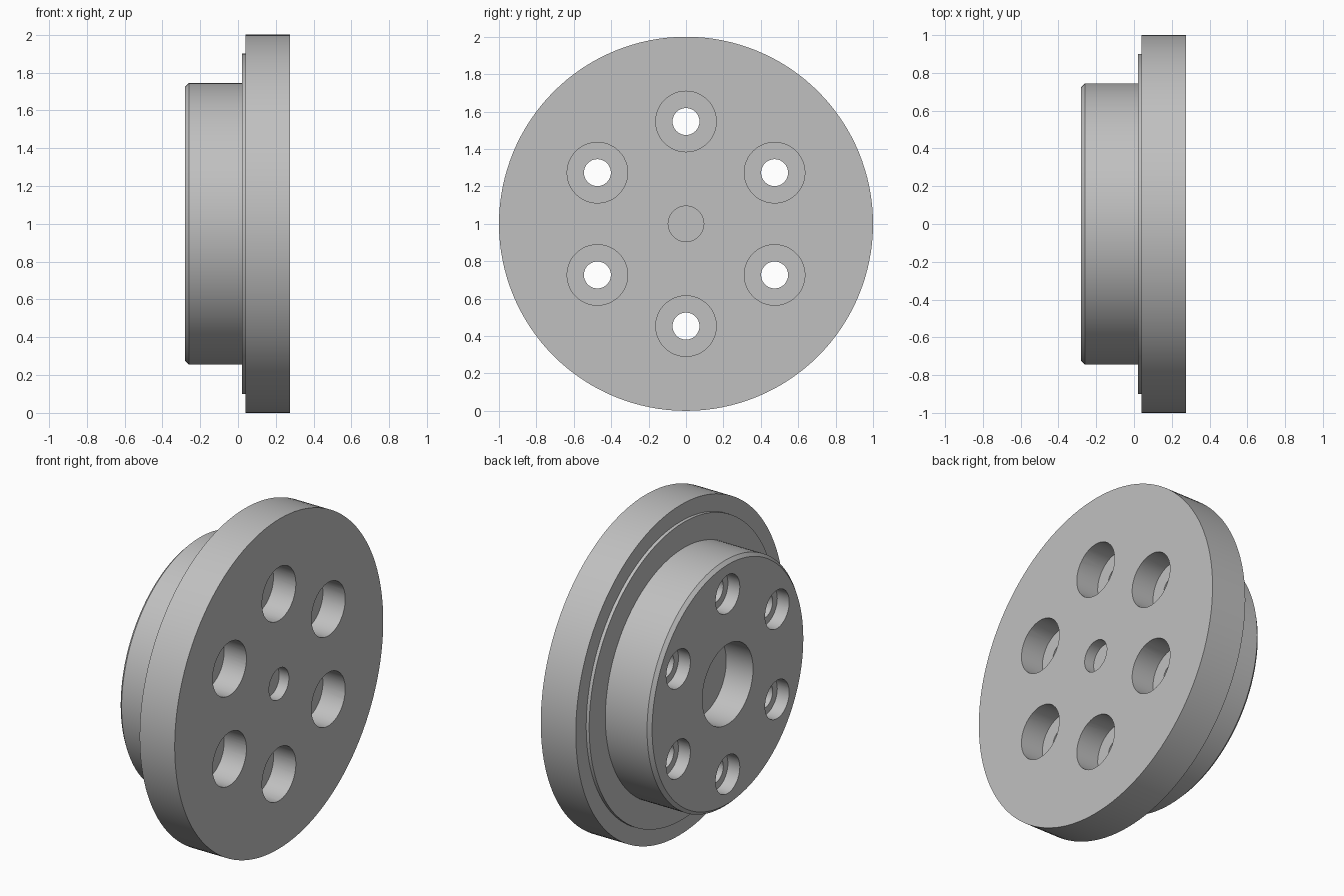
import bpy, bmesh, math
from mathutils import Matrix, Vector

default = bpy.data.objects.get("Cube")
if default:
    bpy.data.objects.remove(default, do_unlink=True)

# One plain grey metal
metal = bpy.data.materials.new("grey metal")
metal.use_nodes = True
grey = (0.53, 0.53, 0.53, 1)
metal.diffuse_color = grey
metal.node_tree.nodes["Principled BSDF"].inputs["Base Color"].default_value = grey


def lathe(bm, profile, steps, offset):
    """Turn (x, radius) points around the x axis, then shift the solid."""
    part = bmesh.new()
    verts = [part.verts.new((x, 0, r)) for x, r in profile]
    edges = [part.edges.new(pair) for pair in zip(verts, verts[1:])]
    bmesh.ops.spin(part, geom=verts + edges, cent=(0, 0, 0), axis=(1, 0, 0),
                   angle=math.tau, steps=steps, use_merge=True)
    bmesh.ops.remove_doubles(part, verts=part.verts[:], dist=1e-5)
    bmesh.ops.recalc_face_normals(part, faces=part.faces[:])
    part.transform(Matrix.Translation(offset))
    temp = bpy.data.meshes.new("temp")
    part.to_mesh(temp)
    part.free()
    bm.from_mesh(temp)
    bpy.data.meshes.remove(temp)


def make_object(name, bm):
    mesh = bpy.data.meshes.new(name)
    bm.to_mesh(mesh)
    bm.free()
    mesh.materials.append(metal)
    obj = bpy.data.objects.new(name, mesh)
    bpy.context.collection.objects.link(obj)
    return obj


LEFT, RIGHT = -0.28, 0.275
centre = Vector((0, 0, 1))

# Body: blind bore, chamfered hub, thin step, flange, shallow centre hole
body = bmesh.new()
lathe(body, [(-0.1, 0), (-0.1, 0.243), (LEFT, 0.243),
             (LEFT, 0.725), (-0.26, 0.745), (0.02, 0.745),
             (0.02, 0.9), (0.04, 0.9), (0.04, 1), (RIGHT, 1),
             (RIGHT, 0.095), (0.21, 0.095), (0.21, 0)], 128, centre)
flange = make_object("flanged_hub", body)

# Six stepped bolt holes, counterbored from both sides
holes = bmesh.new()
for i in range(6):
    a = math.radians(90 + 60 * i)
    spot = centre + 0.547 * Vector((0, math.cos(a), math.sin(a)))
    lathe(holes, [(LEFT - 0.1, 0), (LEFT - 0.1, 0.116), (-0.2, 0.116),
                  (-0.2, 0.072), (0.125, 0.072), (0.125, 0.162),
                  (RIGHT + 0.1, 0.162), (RIGHT + 0.1, 0)], 48, spot)
cutter = make_object("bolt_hole_cutter", holes)
cutter.hide_render = True

# Cut the holes and keep the finished mesh
cut = flange.modifiers.new("bolt holes", 'BOOLEAN')
cut.operation = 'DIFFERENCE'
cut.solver = 'EXACT'
cut.object = cutter
bpy.ops.object.select_all(action='DESELECT')
flange.select_set(True)
bpy.context.view_layer.objects.active = flange
bpy.ops.object.modifier_apply(modifier=cut.name)
bpy.data.objects.remove(cutter, do_unlink=True)
bpy.ops.object.shade_smooth_by_angle(angle=math.radians(30))
